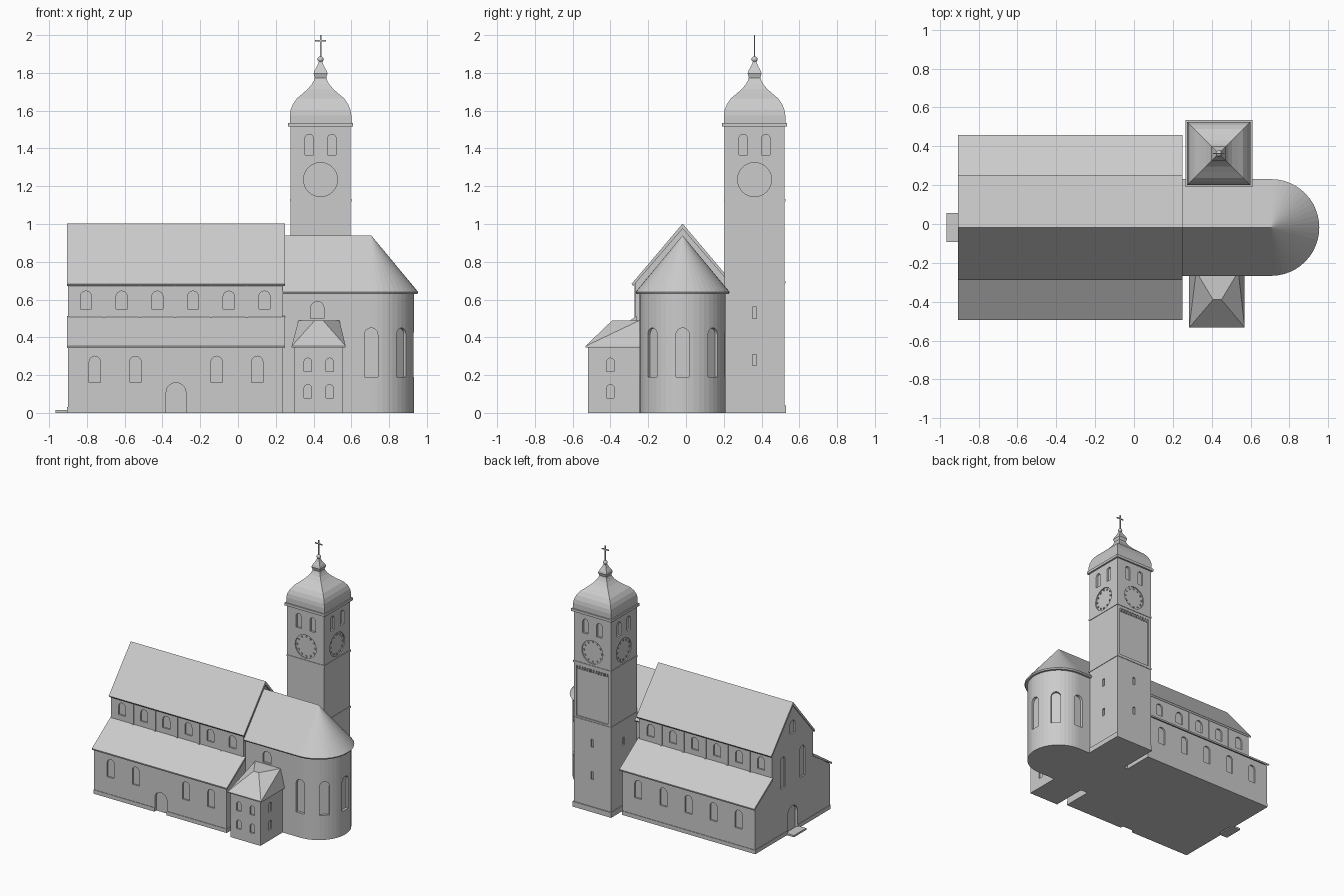
import bpy, bmesh, math
from mathutils import Vector

old = bpy.data.objects.get("Cube")
if old:
    bpy.data.objects.remove(old, do_unlink=True)

stone = bpy.data.materials.new("light_grey")
stone.use_nodes = True
grey = (0.6, 0.6, 0.6, 1)
stone.diffuse_color = grey
stone.node_tree.nodes["Principled BSDF"].inputs["Base Color"].default_value = grey

CY = -0.018           # church axis
TX, TY, TH = 0.437, 0.363, 0.159   # tower centre and half width
AX, AR = 0.705, 0.228              # apse centre and wall radius


def finish(name, bm):
    bmesh.ops.recalc_face_normals(bm, faces=bm.faces)
    me = bpy.data.meshes.new(name)
    bm.to_mesh(me)
    bm.free()
    me.materials.append(stone)
    ob = bpy.data.objects.new(name, me)
    bpy.context.collection.objects.link(ob)
    return ob


def add_prism(bm, base, offset):
    """Closed prism from a planar outline moved along an offset."""
    face = bm.faces.new([bm.verts.new(p) for p in base])
    ext = bmesh.ops.extrude_face_region(bm, geom=[face], use_keep_orig=True)
    moved = [v for v in ext["geom"] if isinstance(v, bmesh.types.BMVert)]
    bmesh.ops.translate(bm, verts=moved, vec=offset)


def along_x(name, outline, x0, x1):
    bm = bmesh.new()
    add_prism(bm, [(x0, CY + y, z) for y, z in outline], (x1 - x0, 0, 0))
    return finish(name, bm)


def add_box(bm, x0, x1, y0, y1, z0, z1):
    add_prism(bm, [(x0, y0, z0), (x1, y0, z0), (x1, y1, z0), (x0, y1, z0)],
              (0, 0, z1 - z0))


def boxes(name, *dims):
    bm = bmesh.new()
    for d in dims:
        add_box(bm, *d)
    return finish(name, bm)


def hull(name, pts):
    bm = bmesh.new()
    for p in pts:
        bm.verts.new(p)
    bmesh.ops.convex_hull(bm, input=bm.verts)
    bmesh.ops.dissolve_limit(bm, angle_limit=0.01, verts=bm.verts, edges=bm.edges)
    return finish(name, bm)


def square_loft(name, cx, cy, rings):
    """Four-sided solid through (half width, height) rings."""
    bm = bmesh.new()
    loops = [[bm.verts.new((cx + sx * h, cy + sy * h, z))
              for sx, sy in ((-1, -1), (1, -1), (1, 1), (-1, 1))] for h, z in rings]
    for a, b in zip(loops, loops[1:]):
        for i in range(4):
            j = (i + 1) % 4
            bm.faces.new((a[i], a[j], b[j], b[i]))
    bm.faces.new(loops[0][::-1])
    bm.faces.new(loops[-1])
    return finish(name, bm)


def arch(w, z0, z1, n=8):
    r = w / 2
    top = [(r * math.cos(math.pi * i / n), z1 - r + r * math.sin(math.pi * i / n))
           for i in range(n + 1)]
    return [(-r, z0), (r, z0)] + top


def disc(r, zc, n=32):
    return [(r * math.cos(math.tau * i / n), zc + r * math.sin(math.tau * i / n))
            for i in range(n)]


def rect(w, z0, z1):
    return [(-w / 2, z0), (w / 2, z0), (w / 2, z1), (-w / 2, z1)]


def recess(wall, cuts):
    """Cut outlines into a wall: (outline, x, y, facing angle, depth)."""
    bm = bmesh.new()
    for outline, x, y, deg, depth in cuts:
        a = math.radians(deg)
        n = Vector((math.cos(a), math.sin(a), 0))
        u = Vector((-n.y, n.x, 0))
        o = Vector((x, y, 0)) - n * depth
        add_prism(bm, [o + u * s + Vector((0, 0, z)) for s, z in outline],
                  n * (depth + 0.03))
    cutter = finish("recess_cutter", bm)
    cutter.hide_render = True
    mod = wall.modifiers.new("recesses", "BOOLEAN")
    mod.operation, mod.solver, mod.object = "DIFFERENCE", "EXACT", cutter
    bpy.context.view_layer.objects.active = wall
    bpy.ops.object.modifier_apply(modifier=mod.name)
    bpy.data.objects.remove(cutter, do_unlink=True)


# Nave with its two aisles
half = [(0.457, 0), (0.457, 0.35), (0.25, 0.495), (0.25, 0.7), (0, 0.985)]
nave = along_x("nave_walls", half + [(-y, z) for y, z in half[-2::-1]], -0.9, 0.235)
plinth = boxes("nave_plinth", (-0.904, 0.239, CY - 0.461, CY + 0.461, 0, 0.03))
door = arch(0.105, -0.01, 0.16)
west_door = arch(0.12, -0.01, 0.2)
doors = [(door, -0.328, CY - 0.457, -90, 0.02), (west_door, -0.9, CY, 180, 0.02)]
cuts = list(doors)
for side in (-1, 1):
    for k in range(-2, 3):
        if k or side > 0:
            cuts.append((arch(0.06, 0.16, 0.3), -0.328 + 0.215 * k,
                         CY + side * 0.457, 90 * side, 0.012))
    for k in range(6):
        cuts.append((arch(0.06, 0.55, 0.645), -0.805 + 0.189 * k,
                     CY + side * 0.25, 90 * side, 0.012))
    cuts.append((arch(0.06, 0.38, 0.62), -0.9, CY + side * 0.12, 180, 0.012))
cuts.append((arch(0.06, 0.76, 0.86), -0.9, CY, 180, 0.012))
recess(nave, cuts)
recess(plinth, doors)
boxes("clerestory_pilasters", *[
    (x - 0.006, x + 0.006, CY + s * 0.25 - 0.005, CY + s * 0.25 + 0.005, 0.49, 0.69)
    for s in (-1, 1) for x in [-0.71 + 0.189 * k for k in range(5)]])
boxes("west_step", (-0.965, -0.89, CY - 0.075, CY + 0.075, 0, 0.014))

# Nave and aisle roofs
along_x("nave_roof", [(-0.27, 0.683), (0, 1.002), (0.27, 0.683),
                      (0.262, 0.672), (0, 0.975), (-0.262, 0.672)], -0.906, 0.25)
for s, label in ((-1, "right"), (1, "left")):
    along_x(label + "_aisle_roof", [(s * 0.477, 0.355), (s * 0.245, 0.512),
                                    (s * 0.245, 0.49), (s * 0.474, 0.343)], -0.906, 0.25)


# Chancel and apse
def apse_outline(x0, r, z, n=24):
    arc = [(AX + r * math.cos(t), CY + r * math.sin(t), z)
           for t in [-math.pi / 2 + math.pi * i / n for i in range(n + 1)]]
    return [(x0, CY - r, z)] + arc + [(x0, CY + r, z)]


bm = bmesh.new()
add_prism(bm, apse_outline(0.23, AR, 0), (0, 0, 0.64))
chancel = finish("chancel_walls", bm)
cuts = [(arch(0.07, 0.19, 0.45), AX + AR * math.cos(math.radians(d)),
         CY + AR * math.sin(math.radians(d)), d, 0.02) for d in range(-90, 91, 45)]
cuts.append((arch(0.07, 0.5, 0.59), 0.42, CY - AR, -90, 0.015))
recess(chancel, cuts)
hull("chancel_roof", apse_outline(0.235, 0.244, 0.63) + apse_outline(0.235, 0.249, 0.64)
     + [(0.235, CY, 0.94), (AX, CY, 0.94)])

# Side annex
annex = boxes("annex_walls", (0.3, 0.555, -0.518, -0.24, 0, 0.355))
small = [arch(0.04, 0.08, 0.15), arch(0.04, 0.22, 0.29)]
cuts = [(w, x, -0.518, -90, 0.012) for w in small for x in (0.37, 0.485)]
cuts += [(w, x, -0.4, a, 0.012) for w in small for x, a in ((0.3, 180), (0.555, 0))]
recess(annex, cuts)
hull("annex_roof", [(x, y, z) for x in (0.284, 0.57) for y in (-0.533, -0.24)
                    for z in (0.345, 0.353)]
     + [(0.407, -0.39, 0.49), (0.45, -0.39, 0.49), (0.32, -0.245, 0.49), (0.537, -0.245, 0.49)])

# Bell tower shaft with recessed windows, dials and panels
tower = square_loft("tower_shaft", TX, TY, [(TH, 0), (TH, 1.53)])
cuts = []
faces = [(0, 1, 0), (1, 0, 90), (-1, 0, 180), (0, -1, 270)]
for deg in (0, 90, 180, 270):
    a = math.radians(deg)
    nx, ny = round(math.cos(a)), round(math.sin(a))
    x, y = TX + nx * TH, TY + ny * TH
    for s in (-0.06, 0.06):
        cuts.append((arch(0.045, 1.365, 1.475), x - ny * s, y + nx * s, deg, 0.015))
    cuts.append((disc(0.09, 1.235), x, y, deg, 0.008))
    cuts += [(rect(0.02, z, z + 0.06), x, y, deg, 0.012) for z in (0.25, 0.5)]
    if deg == 90:
        cuts.append((rect(0.27, 0.71, 1.1), x, y, deg, 0.008))
recess(tower, cuts)

# Dial hour marks
bm = bmesh.new()
for deg in (0, 90, 180, 270):
    a = math.radians(deg)
    n = Vector((math.cos(a), math.sin(a), 0))
    u = Vector((-n.y, n.x, 0))
    for h in range(12):
        t = math.tau * h / 12
        p = (Vector((TX, TY, 1.235)) + n * (TH - 0.01)
             + u * 0.075 * math.cos(t) + Vector((0, 0, 0.075 * math.sin(t))))
        q = [p + u * i * 0.005 + Vector((0, 0, k * 0.005))
             for i, k in ((-1, -1), (1, -1), (1, 1), (-1, 1))]
        add_prism(bm, q, n * 0.009)
finish("dial_marks", bm)

# Tower mouldings
for name, h, z0, z1 in (("tower_plinth", 0.166, 0, 0.04),
                        ("lower_string_course", 0.163, 0.685, 0.697),
                        ("upper_string_course", 0.163, 1.12, 1.132),
                        ("tower_cornice", 0.172, 1.515, 1.535)):
    square_loft(name, TX, TY, [(h, z0), (h, z1)])
boxes("panel_dentils", *[(TX + s - 0.006, TX + s + 0.006, TY + TH - 0.01, TY + TH,
                          1.075, 1.1) for s in [-0.12 + 0.024 * k for k in range(11)]])

# Four-sided onion dome and lantern finial
square_loft("tower_dome", TX, TY, [
    (0.163, 1.53), (0.163, 1.575), (0.158, 1.605), (0.146, 1.635), (0.125, 1.665),
    (0.095, 1.69), (0.067, 1.715), (0.046, 1.74), (0.035, 1.76), (0.03, 1.775)])
square_loft("dome_finial", TX, TY, [(0.029, 1.77), (0.037, 1.797), (0.032, 1.812),
                                    (0.02, 1.833), (0.01, 1.855), (0.006, 1.87)])

# Ball and cross
bm = bmesh.new()
bmesh.ops.create_uvsphere(bm, u_segments=16, v_segments=10, radius=0.016)
bmesh.ops.translate(bm, verts=bm.verts, vec=(TX, TY, 1.872))
for f in bm.faces:
    f.smooth = True
finish("finial_ball", bm)
boxes("roof_cross", (TX - 0.004, TX + 0.004, TY - 0.003, TY + 0.003, 1.87, 2),
      (TX - 0.03, TX + 0.03, TY - 0.003, TY + 0.003, 1.967, 1.975))
